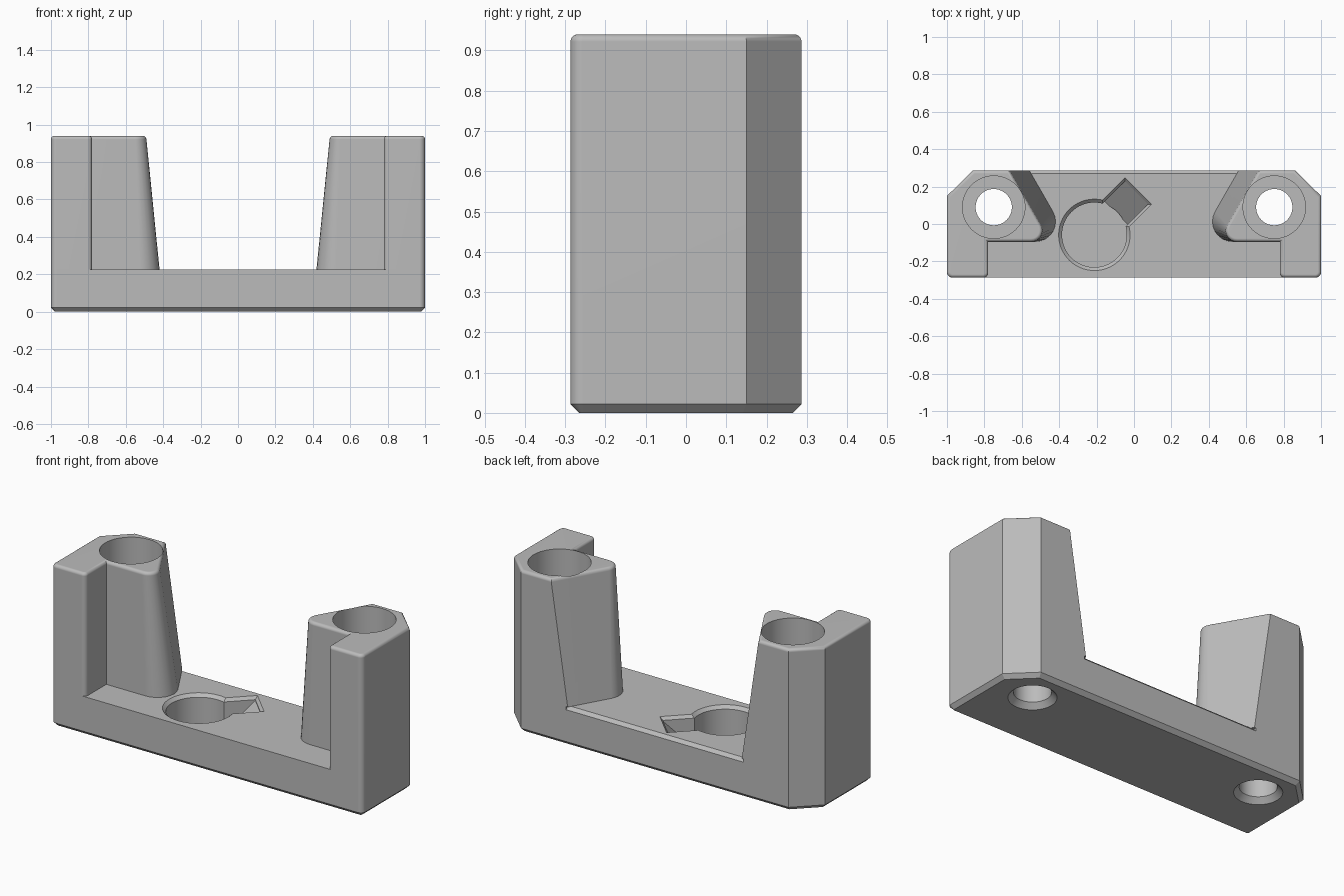
import bpy, bmesh
from math import pi, sin, cos, tan, acos
from mathutils import Vector, Matrix

cube = bpy.data.objects.get("Cube")
if cube:
    bpy.data.objects.remove(cube, do_unlink=True)

grey = bpy.data.materials.new("plain grey")
grey.use_nodes = True
grey.diffuse_color = (0.5, 0.5, 0.5, 1)
grey.node_tree.nodes["Principled BSDF"].inputs["Base Color"].default_value = (0.5, 0.5, 0.5, 1)

DEPTH, FLOOR, TOP = 0.287, 0.225, 0.94


def fillet(corners, steps=8):
    """Outline from (x, y, radius) corners, rounding those with a radius."""
    out = []
    for i, (x, y, r) in enumerate(corners):
        p = Vector((x, y))
        if r == 0:
            out.append(p)
            continue
        a = (Vector(corners[i - 1][:2]) - p).normalized()
        b = (Vector(corners[(i + 1) % len(corners)][:2]) - p).normalized()
        half = acos(a.dot(b)) / 2
        centre = p + (a + b).normalized() * r / sin(half)
        start = p + a * r / tan(half) - centre
        sweep = pi - 2 * half
        for k in range(steps + 1):
            out.append(centre + Matrix.Rotation(sweep * k / steps, 2) @ start)
    return out


def inset(outline, d):
    """Move a counter-clockwise outline inward with mitred corners."""
    out = []
    for i, p in enumerate(outline):
        u = (p - outline[i - 1]).normalized()
        v = (outline[(i + 1) % len(outline)] - p).normalized()
        n1, n2 = Vector((-u.y, u.x)), Vector((-v.y, v.x))
        out.append(p + (n1 + n2) * d / (1 + n1.dot(n2)))
    return out


def circle(r, n=64):
    return [Vector((r * cos(2 * pi * k / n), r * sin(2 * pi * k / n))) for k in range(n)]


def loft(name, rings, matrix=Matrix()):
    """Closed solid through a list of (outline, height) rings."""
    bm = bmesh.new()
    loops = [[bm.verts.new((p[0], p[1], z)) for p in pts] for pts, z in rings]
    for lo, hi in zip(loops, loops[1:]):
        for i in range(len(lo)):
            j = (i + 1) % len(lo)
            bm.faces.new((lo[i], lo[j], hi[j], hi[i]))
    bm.faces.new(loops[0][::-1])
    bm.faces.new(loops[-1])
    bm.transform(matrix)
    bmesh.ops.recalc_face_normals(bm, faces=bm.faces)
    mesh = bpy.data.meshes.new(name)
    bm.to_mesh(mesh)
    bm.free()
    mesh.materials.append(grey)
    obj = bpy.data.objects.new(name, mesh)
    bpy.context.collection.objects.link(obj)
    return obj


def combine(target, tool, operation):
    mod = target.modifiers.new(operation, "BOOLEAN")
    mod.operation, mod.object, mod.solver = operation, tool, "EXACT"
    deps = bpy.context.evaluated_depsgraph_get()
    mesh = bpy.data.meshes.new_from_object(target.evaluated_get(deps))
    target.modifiers.clear()
    target.data = mesh
    bpy.data.objects.remove(tool, do_unlink=True)


# Base bar with chamfered underside
base_outline = fillet([(-1, -DEPTH, 0.03), (1, -DEPTH, 0.03), (1, 0.15, 0),
                       (0.86, DEPTH, 0), (-0.86, DEPTH, 0), (-1, 0.15, 0)])
body = loft("bracket_body", [(inset(base_outline, 0.022), 0),
                             (base_outline, 0.022), (base_outline, FLOOR)])

# Chamfer along the back upper edge of the base
s = 0.018
wedge = [(DEPTH + s, FLOOR - 2 * s), (DEPTH + s, FLOOR + s), (DEPTH - 2 * s, FLOOR + s)]
across = Matrix(((0, 0, 1, 0), (1, 0, 0, 0), (0, 1, 0, 0), (0, 0, 0, 1)))
combine(body, loft("edge_cutter", [(wedge, -0.57), (wedge, 0.57)], across), "DIFFERENCE")


# End towers: outer column plus drafted inner post
def tower_outline(back_x, corner_x, radius):
    return fillet([(1, -DEPTH, 0.03), (1, 0.15, 0), (0.86, DEPTH, 0),
                   (back_x, DEPTH, 0), (corner_x, -0.095, radius),
                   (0.78, -0.095, 0), (0.78, -DEPTH, 0.025)])


foot = tower_outline(0.56, 0.341, 0.108)
head = tower_outline(0.665, 0.446, 0.06)
ROUND = 0.018
rings = [(foot, FLOOR), (head, TOP - ROUND)]
for k in range(1, 5):
    a = pi / 2 * k / 4
    rings.append((inset(head, ROUND * (1 - cos(a))), TOP - ROUND + ROUND * sin(a)))
for side in (1, -1):
    combine(body, loft("tower", rings, Matrix.Diagonal((side, 1, 1, 1))), "UNION")

# Stepped screw bore through each tower, countersunk underneath
bore = [(circle(0.13), -0.005), (circle(0.097), 0.03), (circle(0.097), 0.2),
        (circle(0.167), 0.2), (circle(0.167), 1)]
for side in (1, -1):
    combine(body, loft("bore_cutter", bore, Matrix.Translation((0.75 * side, 0.09, 0))),
            "DIFFERENCE")

# Round pocket with chamfered rim
at_pocket = Matrix.Translation((-0.212, -0.058, 0))
pocket = [(circle(0.173), 0.045), (circle(0.173), 0.207), (circle(0.201), 0.235)]
combine(body, loft("pocket_cutter", pocket, at_pocket), "DIFFERENCE")

# Diagonal ramped slot leading out of the pocket
turn = at_pocket @ Matrix.Rotation(pi / 4, 4, "Z")
ramp = [(0, 0.05), (0.165, 0.05), (0.318, 0.203), (0.318, 0.3), (0, 0.3)]
upright = Matrix.Rotation(pi / 2, 4, "X")
combine(body, loft("slot_cutter", [(ramp, -0.087), (ramp, 0.087)], turn @ upright), "DIFFERENCE")


def slot_rim(length, half):
    return [(0.05, -half), (length, -half), (length, half), (0.05, half)]


combine(body, loft("slot_rim_cutter", [(slot_rim(0.318, 0.087), 0.208),
                                       (slot_rim(0.34, 0.109), 0.235)], turn), "DIFFERENCE")

# Smooth the rounds and keep flat faces crisp
bpy.ops.object.select_all(action="DESELECT")
body.select_set(True)
bpy.context.view_layer.objects.active = body
bpy.ops.object.shade_smooth_by_angle(angle=pi / 7)
weights = body.modifiers.new("flat faces", "WEIGHTED_NORMAL")
weights.keep_sharp = True
